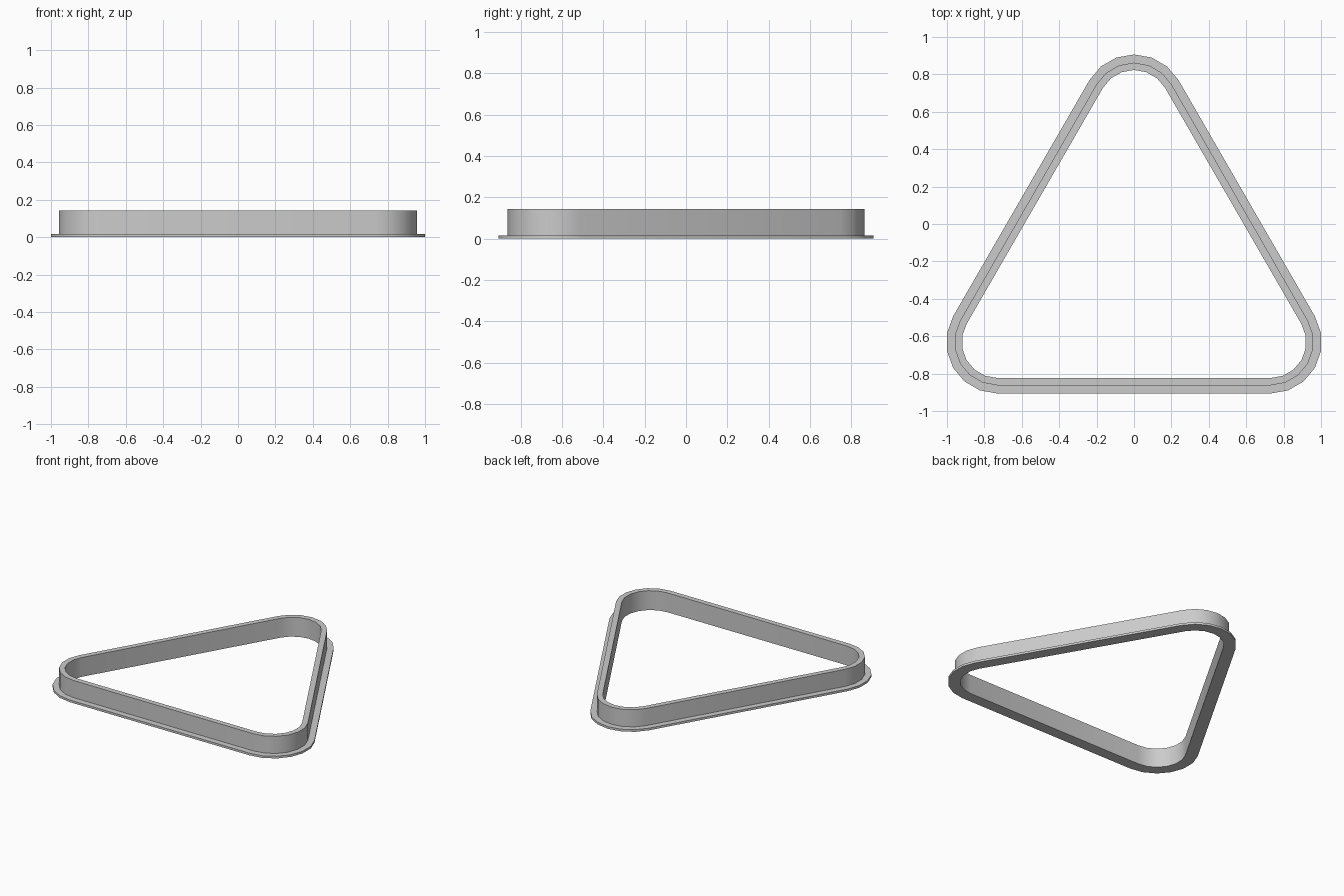
import bpy, bmesh
from math import radians, cos, sin, sqrt

if "Cube" in bpy.data.objects:
    bpy.data.objects.remove(bpy.data.objects["Cube"])

R = 0.275                        # outer corner radius of the flange
A = 1 - R * cos(radians(10))     # half the side of the corner-centre triangle
H = A * sqrt(3)
YB = -H / 2
# corner centre and starting angle of its 120 degree arc
CORNERS = [(A, YB, -90), (0, YB + H, 30), (-A, YB, 150)]


def outline(inset, z):
    r = R - inset
    return [(cx + r * cos(radians(start + 20 * i)),
             cy + r * sin(radians(start + 20 * i)), z)
            for cx, cy, start in CORNERS for i in range(7)]


# L-shaped cross-section: (inset from the outer edge, height)
PROFILE = [(0, 0), (0, 0.016), (0.044, 0.016),
           (0.044, 0.142), (0.083, 0.142), (0.083, 0)]

# Rounded triangular ring with a base flange
bm = bmesh.new()
loops = [[bm.verts.new(p) for p in outline(*point)] for point in PROFILE]
n = len(loops[0])
for k, lower in enumerate(loops):
    upper = loops[(k + 1) % len(loops)]
    for i in range(n):
        j = (i + 1) % n
        bm.faces.new((lower[i], lower[j], upper[j], upper[i]))
bmesh.ops.recalc_face_normals(bm, faces=bm.faces)

mesh = bpy.data.meshes.new("flanged_triangle_ring")
bm.to_mesh(mesh)
bm.free()
ring = bpy.data.objects.new("flanged_triangle_ring", mesh)
bpy.context.collection.objects.link(ring)
bpy.context.view_layer.objects.active = ring
ring.select_set(True)
bpy.ops.object.shade_smooth_by_angle(angle=radians(30))
